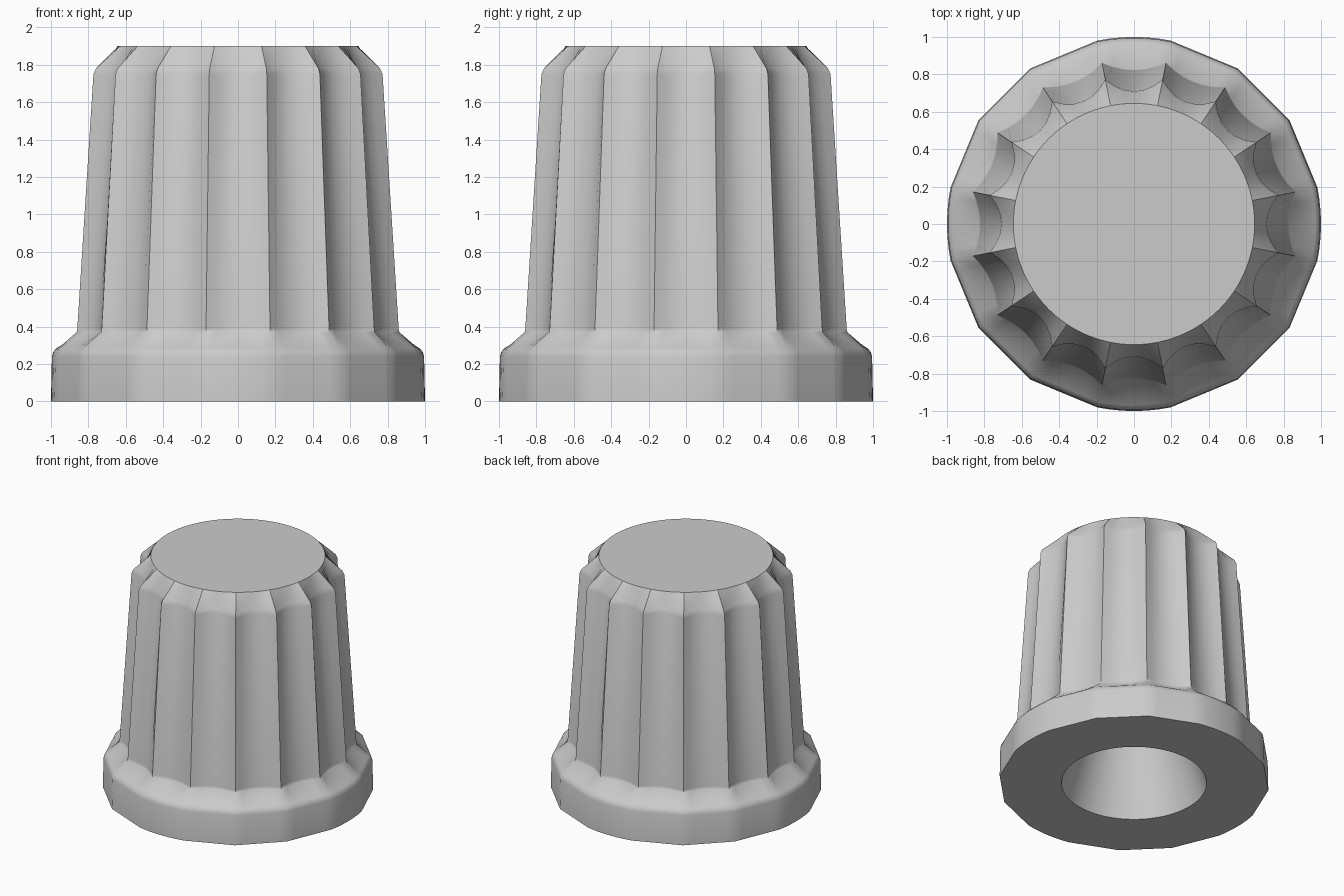
import bpy, bmesh, math
from mathutils import Vector

cube = bpy.data.objects.get("Cube")
if cube:
    bpy.data.objects.remove(cube, do_unlink=True)

FLUTES = 16      # scallops around the grip
STEPS = 6        # segments across each scallop
ROUND = 1 - math.cos(math.pi / FLUTES)   # bulge that turns a chord into an arc


def ridge(i, r, z):
    a = 2 * math.pi * (i - 0.5) / FLUTES
    return Vector((r * math.cos(a), r * math.sin(a), z))


def ring_points(kind, z, r, depth):
    """Points of one ring: straight, round or scalloped between the ridges."""
    points = []
    for i in range(FLUTES):
        a, b = ridge(i, r, z), ridge(i + 1, r, z)
        inward = -Vector((a.x + b.x, a.y + b.y, 0)).normalized()
        d = depth
        if kind == "round" or (kind == "skirt" and i % 4 == 0):
            d = -ROUND * r
        for s in range(STEPS):
            t = s / STEPS
            points.append(a.lerp(b, t) + inward * 4 * t * (1 - t) * d)
    return points


# Rings from the socket ceiling, out under the skirt and up to the cap:
# kind, height, ridge radius, scallop depth, sharp rim
rings = [
    ("round", 0.90, 0.25, 0, True),
    ("round", 0.00, 0.537, 0, True),
    ("skirt", 0.00, 1.00, 0, True),
    ("skirt", 0.24, 0.995, 0, False),
    ("skirt", 0.265, 0.988, 0, False),
    ("skirt", 0.285, 0.97, 0, False),
    ("flute", 0.37, 0.88, 0.038, False),
    ("flute", 0.39, 0.876, 0.038, False),
    ("flute", 1.75, 0.788, 0.064, False),
    ("flute", 1.78, 0.775, 0.063, False),
    ("round", 1.90, 0.645, 0, True),
]

# Loft the rings into one closed body
bm = bmesh.new()
loops = [[bm.verts.new(p) for p in ring_points(*ring[:4])] for ring in rings]
count = FLUTES * STEPS
for low, high in zip(loops, loops[1:]):
    for j in range(count):
        k = (j + 1) % count
        bm.faces.new((low[j], low[k], high[k], high[j]))
bm.faces.new(loops[0])
bm.faces.new(loops[-1])
bmesh.ops.recalc_face_normals(bm, faces=bm.faces)

# Smooth surfaces, sharp rims and sharp ridges
for face in bm.faces:
    face.smooth = True
for ring, loop in zip(rings, loops):
    if ring[4]:
        for j in range(count):
            bm.edges.get((loop[j - 1], loop[j])).smooth = False
for n in range(len(rings) - 1):
    if rings[n][0] == "flute":
        for j in range(0, count, STEPS):
            bm.edges.get((loops[n][j], loops[n + 1][j])).smooth = False

mesh = bpy.data.meshes.new("fluted_knob")
bm.to_mesh(mesh)
bm.free()
knob = bpy.data.objects.new("fluted_knob", mesh)
bpy.context.collection.objects.link(knob)

# Plain grey plastic
grey = bpy.data.materials.new("grey_plastic")
grey.use_nodes = True
colour = (0.6, 0.6, 0.6, 1)
grey.diffuse_color = colour
grey.node_tree.nodes["Principled BSDF"].inputs["Base Color"].default_value = colour
mesh.materials.append(grey)
